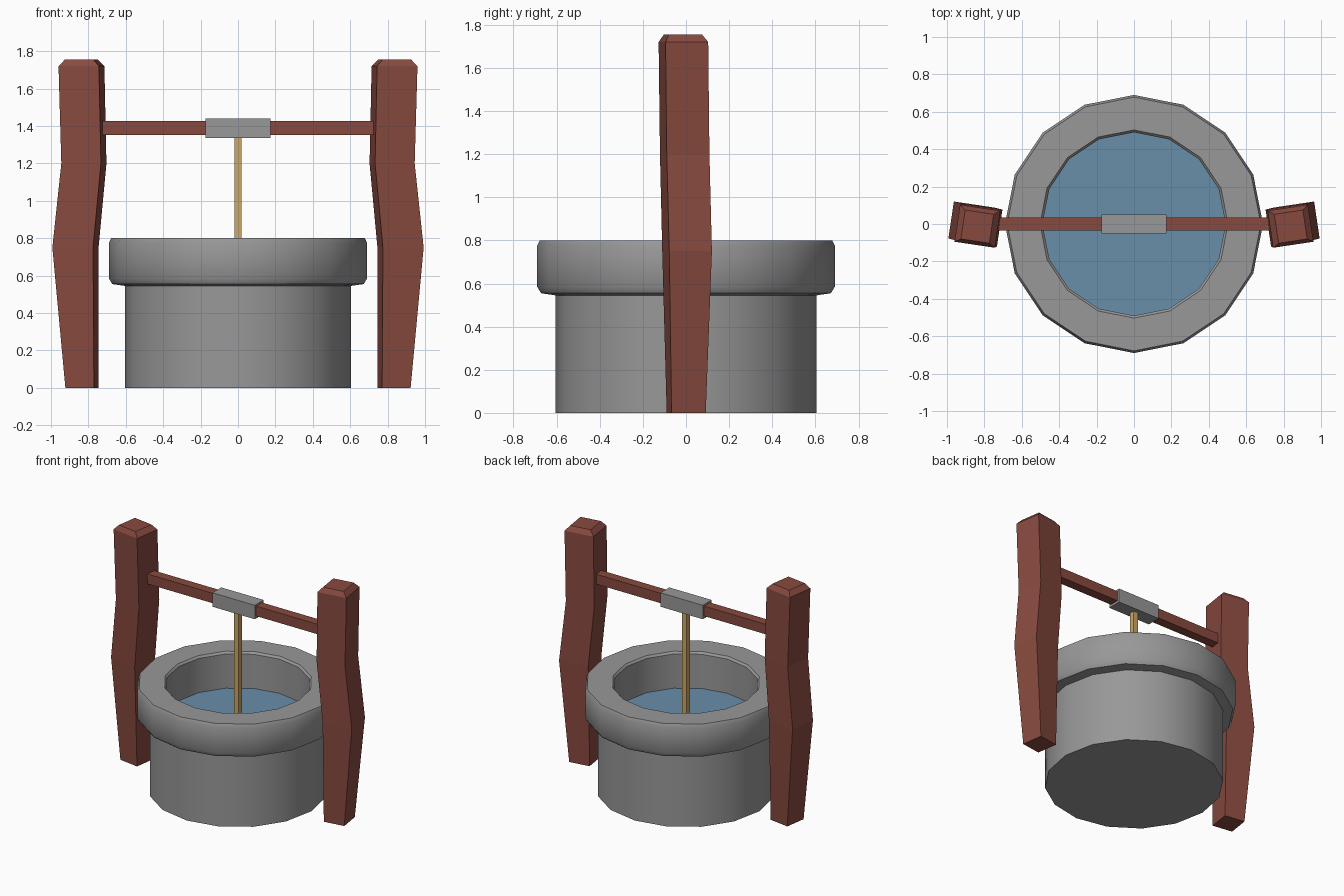
import bpy, bmesh, math
from mathutils import Vector

if "Cube" in bpy.data.objects:
    bpy.data.objects.remove(bpy.data.objects["Cube"])


def material(name, rgb):
    m = bpy.data.materials.new(name)
    lin = [((c / 255 + 0.055) / 1.055) ** 2.4 for c in rgb]
    m.diffuse_color = (*lin, 1)
    m.use_nodes = True
    m.node_tree.nodes["Principled BSDF"].inputs["Base Color"].default_value = m.diffuse_color
    return m


stone = material("grey stone", (152, 152, 152))
wood = material("red brown wood", (136, 74, 63))
blue = material("water blue", (104, 142, 170))
straw = material("rope tan", (205, 168, 105))


def make_object(name, bm, mat):
    bmesh.ops.recalc_face_normals(bm, faces=bm.faces)
    me = bpy.data.meshes.new(name)
    bm.to_mesh(me)
    bm.free()
    ob = bpy.data.objects.new(name, me)
    me.materials.append(mat)
    bpy.context.collection.objects.link(ob)
    return ob


def skin(bm, rings, cap_start=True, cap_end=True):
    """Join rings of points with quads and cap the ends."""
    vs = [[bm.verts.new(p) for p in r] for r in rings]
    n = len(vs[0])
    for a, b in zip(vs, vs[1:]):
        for i in range(n):
            j = (i + 1) % n
            bm.faces.new((a[i], a[j], b[j], b[i]))
    if cap_start:
        bm.faces.new(vs[0][::-1])
    if cap_end:
        bm.faces.new(vs[-1])


def circle(r, z, n=16):
    return [(r * math.cos(2 * math.pi * i / n), r * math.sin(2 * math.pi * i / n), z)
            for i in range(n)]


def box(name, lo, hi, mat):
    bm = bmesh.new()
    skin(bm, [[(lo[0], lo[1], z), (hi[0], lo[1], z), (hi[0], hi[1], z), (lo[0], hi[1], z)]
              for z in (lo[2], hi[2])])
    return make_object(name, bm, mat)


# Stone well wall with its thick bevelled rim and hollow inside
profile = [(0.605, 0), (0.605, 0.545), (0.672, 0.555), (0.69, 0.585), (0.69, 0.775),
           (0.678, 0.80), (0.503, 0.80), (0.49, 0.785), (0.49, 0.50)]
bm = bmesh.new()
skin(bm, [circle(r, z) for r, z in profile])
well = make_object("well_wall", bm, stone)
bpy.context.view_layer.objects.active = well
well.select_set(True)
bpy.ops.object.shade_smooth_by_angle(angle=math.radians(35))

# Water surface
bm = bmesh.new()
bm.faces.new([bm.verts.new(p) for p in circle(0.49, 0.53)])
make_object("water", bm, blue)

# Bent posts: z, centre x, centre y, half width, half depth
levels = [(0.0, 0.835, 0.001, 0.077, 0.080),
          (0.75, 0.869, 0.005, 0.110, 0.100),
          (1.20, 0.824, -0.006, 0.107, 0.100),
          (1.72, 0.837, -0.012, 0.109, 0.100),
          (1.755, 0.838, -0.014, 0.077, 0.078)]
turn = math.radians(8.5)
u = Vector((math.cos(turn), math.sin(turn), 0))
v = Vector((-math.sin(turn), math.cos(turn), 0))
for side, name in ((1, "right_post"), (-1, "left_post")):
    rings = []
    for z, cx, cy, a, b in levels:
        ring = [Vector((cx, cy, z)) + u * a * s + v * b * t
                for s, t in ((-1, -1), (1, -1), (1, 1), (-1, 1))]
        rings.append([(p.x * side, p.y, p.z) for p in ring])
    bm = bmesh.new()
    skin(bm, rings)
    make_object(name, bm, wood)

# Crossbar, its sleeve and the hanging rope
box("crossbar", (-0.76, -0.035, 1.353), (0.76, 0.035, 1.427), wood)
box("bar_sleeve", (-0.175, -0.052, 1.336), (0.175, 0.052, 1.44), stone)
box("rope", (-0.02, -0.02, 0.51), (0.02, 0.02, 1.35), straw)
